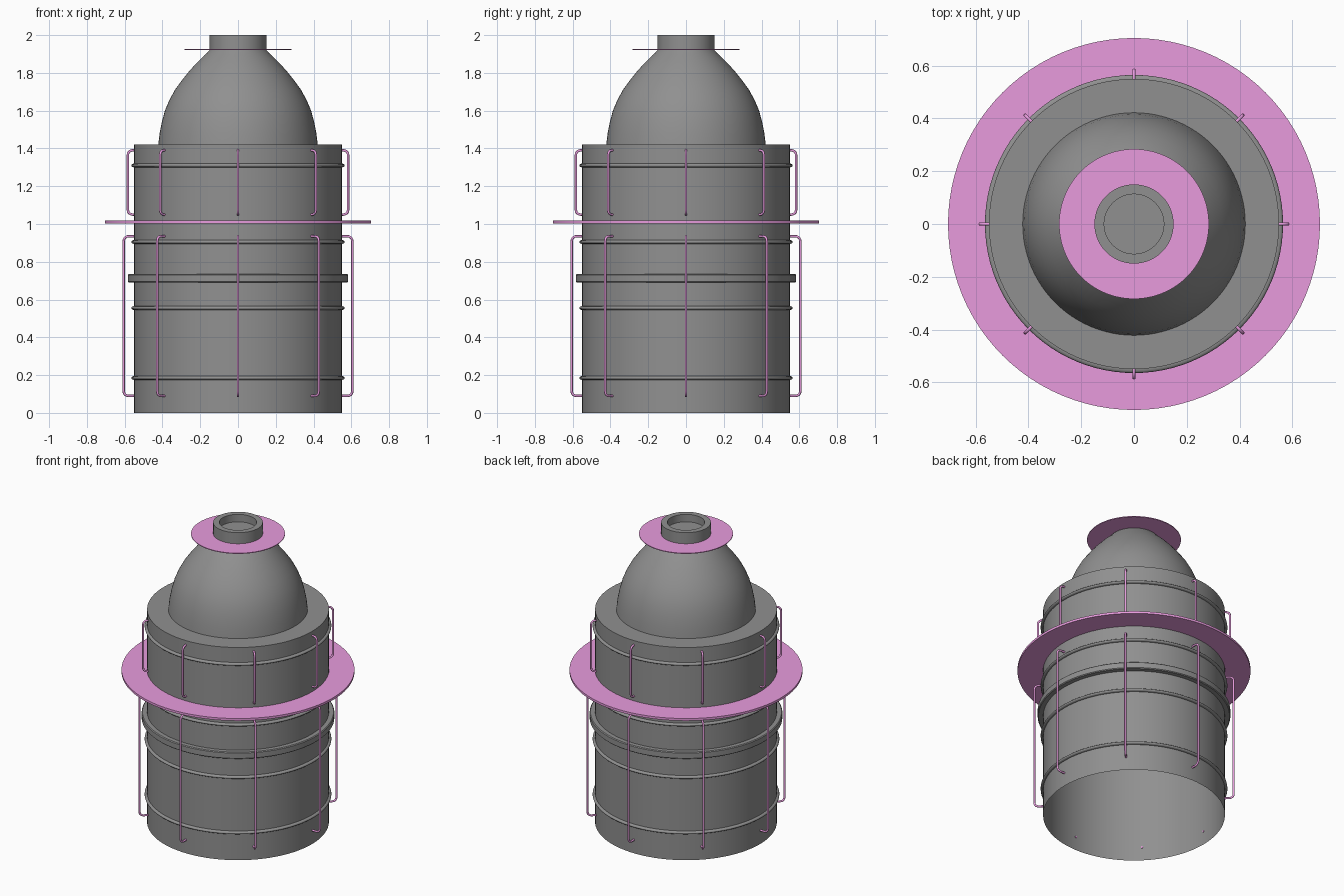
import bpy, bmesh, math
from mathutils import Vector

if "Cube" in bpy.data.objects:
    bpy.data.objects.remove(bpy.data.objects["Cube"])


def material(name, rgb):
    m = bpy.data.materials.new(name)
    m.diffuse_color = (*rgb, 1)
    m.use_nodes = True
    m.node_tree.nodes["Principled BSDF"].inputs["Base Color"].default_value = m.diffuse_color
    return m


pink = material("pink", (0.81, 0.33, 0.73))
grey = material("dark_grey", (0.28, 0.28, 0.28))


def finish(name, bm, mat, angle=35):
    me = bpy.data.meshes.new(name)
    bm.to_mesh(me)
    bm.free()
    ob = bpy.data.objects.new(name, me)
    bpy.context.collection.objects.link(ob)
    me.materials.append(mat)
    bpy.ops.object.select_all(action='DESELECT')
    ob.select_set(True)
    bpy.context.view_layer.objects.active = ob
    bpy.ops.object.shade_smooth_by_angle(angle=math.radians(angle))
    return ob


def lathe(name, profile, mat=grey, closed=False, n=96):
    """Revolve (radius, z) points; profiles run bottom-outside to top."""
    bm = bmesh.new()
    rings = []
    for r, z in profile:
        if r == 0:
            rings.append([bm.verts.new((0, 0, z))] * n)
        else:
            rings.append([bm.verts.new((r * math.cos(2 * math.pi * i / n),
                                        r * math.sin(2 * math.pi * i / n), z))
                          for i in range(n)])
    pairs = list(zip(rings, rings[1:]))
    if closed:
        pairs.append((rings[-1], rings[0]))
    for a, b in pairs:
        for i in range(n):
            j = (i + 1) % n
            quad = [a[i], a[j], b[j], b[i]]
            bm.faces.new(list(dict.fromkeys(quad)))
    return finish(name, bm, mat)


def hoop_profile(r, z, rad, n=8):
    """Outward-facing half circle, so nothing shows inside the drum."""
    return [(r + 1.5 * rad * math.cos(math.pi * (k / n - 0.5)),
             z + rad * math.sin(math.pi * (k / n - 0.5))) for k in range(n + 1)]


def rods(name, r_in, r_out, z0, z1, bend=0.025, rad=0.0065, sides=8):
    """Eight bracket-shaped rods around the body, swept along one path."""
    path = [Vector((r_in, z0))]
    for cz, start in ((z0 + bend, -90), (z1 - bend, 0)):
        for k in range(6):
            a = math.radians(start + 18 * k)
            path.append(Vector((r_out - bend + bend * math.cos(a),
                                cz + bend * math.sin(a))))
    path.append(Vector((r_in, z1)))
    bm = bmesh.new()
    for m in range(8):
        ang = m * math.pi / 4
        out = Vector((math.cos(ang), math.sin(ang), 0))
        side = Vector((-math.sin(ang), math.cos(ang), 0))
        rings = []
        for i, p in enumerate(path):
            t = (path[min(i + 1, len(path) - 1)] - path[max(i - 1, 0)]).normalized()
            nrm = out * t.y - Vector((0, 0, t.x))
            c = out * p.x + Vector((0, 0, p.y))
            rings.append([bm.verts.new(c + rad * (nrm * math.cos(2 * math.pi * k / sides)
                                                  + side * math.sin(2 * math.pi * k / sides)))
                          for k in range(sides)])
        for a, b in zip(rings, rings[1:]):
            for k in range(sides):
                j = (k + 1) % sides
                bm.faces.new((a[k], a[j], b[j], b[k]))
        bm.faces.new(rings[0][::-1])
        bm.faces.new(rings[-1])
    bmesh.ops.recalc_face_normals(bm, faces=bm.faces)
    return finish(name, bm, pink, 60)


# open-bottomed drum
lathe("drum", [(0.55, 0), (0.55, 1.42), (0.42, 1.42)])

# dome with recessed neck
lathe("dome_and_neck", [
    (0.422, 1.42), (0.415, 1.48), (0.403, 1.54), (0.387, 1.6), (0.364, 1.655),
    (0.334, 1.71), (0.298, 1.76), (0.258, 1.81), (0.212, 1.86), (0.175, 1.895),
    (0.15, 1.92), (0.15, 2.0), (0.113, 2.0), (0.113, 1.95), (0, 1.95)])

# thin hoops and wide band
for i, z in enumerate((0.185, 0.555, 0.905, 1.31)):
    lathe(f"hoop_{i + 1}", hoop_profile(0.55, z, 0.01))
lathe("wide_band", [(0.55, 0.69), (0.578, 0.69), (0.583, 0.695), (0.583, 0.73),
                    (0.578, 0.735), (0.55, 0.735)])

# flat flanges
lathe("large_flange", [(0.551, 1.003), (0.705, 1.003), (0.705, 1.018),
                       (0.551, 1.018)], pink, closed=True)
lathe("neck_flange", [(0.145, 1.921), (0.284, 1.921), (0.284, 1.926), (0.145, 1.926)],
      pink, closed=True)

# bracket rods
rods("lower_rods", 0.545, 0.605, 0.09, 0.935)
rods("upper_rods", 0.545, 0.583, 1.05, 1.39)
